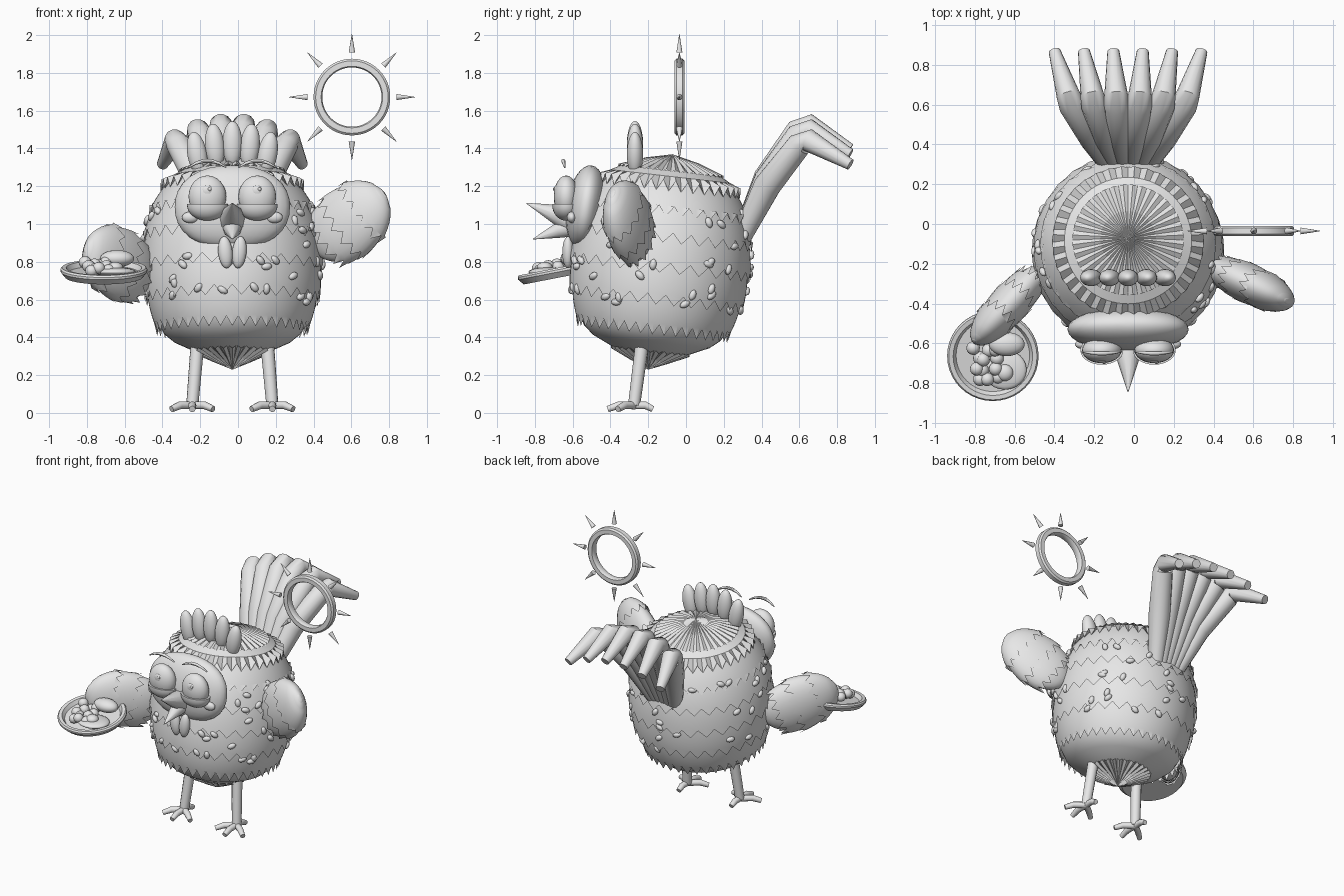
import bpy, bmesh, math, random
from mathutils import Vector, Matrix

random.seed(4)
if "Cube" in bpy.data.objects:
    bpy.data.objects.remove(bpy.data.objects["Cube"])

grey = bpy.data.materials.new("plain_grey")
grey.use_nodes = True
grey.diffuse_color = (0.8, 0.8, 0.8, 1)
grey.node_tree.nodes["Principled BSDF"].inputs["Base Color"].default_value = (0.8, 0.8, 0.8, 1)
CX = -0.03  # symmetry plane of the bird


def finish(name, bm, matrix=Matrix(), angle=35):
    bmesh.ops.remove_doubles(bm, verts=bm.verts, dist=0.0001)
    bm.transform(matrix)
    mesh = bpy.data.meshes.new(name)
    bm.to_mesh(mesh)
    bm.free()
    mesh.materials.append(grey)
    ob = bpy.data.objects.new(name, mesh)
    bpy.context.collection.objects.link(ob)
    bpy.ops.object.select_all(action='DESELECT')
    ob.select_set(True)
    bpy.context.view_layer.objects.active = ob
    bpy.ops.object.shade_smooth_by_angle(angle=math.radians(angle))


def lathe(name, rings, n, matrix=Matrix(), zig=None, angle=35):
    """Rings of (radius, height) from top to bottom; zig(row, j) shifts height."""
    bm = bmesh.new()
    rows = []
    for i, (r, h) in enumerate(rings):
        row = []
        for j in range(n):
            a = math.tau * j / n
            dh = zig(i, j) if zig else 0
            row.append(bm.verts.new((r * math.cos(a), r * math.sin(a), h + dh)))
        rows.append(row)
    for a, b in zip(rows, rows[1:]):
        for j in range(n):
            k = (j + 1) % n
            bm.faces.new((a[j], b[j], b[k], a[k]))
    finish(name, bm, matrix, angle)


def ball(name, loc, size, rot=Matrix(), power=1, seg=24):
    bm = bmesh.new()
    bmesh.ops.create_uvsphere(bm, u_segments=seg, v_segments=seg // 2, radius=1)
    if power != 1:
        for v in bm.verts:
            p = sum(abs(c) ** (2 * power) for c in (v.co.x, v.co.z)) ** (0.5 / power)
            q = math.hypot(v.co.x, v.co.z)
            if p > 0:
                v.co.x, v.co.z = v.co.x * q / p, v.co.z * q / p
    finish(name, bm, Matrix.Translation(loc) @ rot @ Matrix.Diagonal((*size, 1)), 60)


def tube(name, points, radii, seg=12):
    """Tapered tube through a few points, with closed ends."""
    bm = bmesh.new()
    pts = [Vector(p) for p in points]
    rows = []
    for i, p in enumerate(pts):
        d = (pts[min(i + 1, len(pts) - 1)] - pts[max(i - 1, 0)]).normalized()
        m = d.to_track_quat('Z', 'Y').to_matrix()
        rows.append([bm.verts.new(p + m @ Vector((radii[i] * math.cos(math.tau * j / seg),
                     radii[i] * math.sin(math.tau * j / seg), 0))) for j in range(seg)])
    for a, b in zip(rows, rows[1:]):
        for j in range(seg):
            k = (j + 1) % seg
            bm.faces.new((a[j], a[k], b[k], b[j]))
    bm.faces.new(rows[0][::-1])
    bm.faces.new(rows[-1])
    finish(name, bm, angle=45)


def feather_coat(name, radius, top, edges, teeth, depth, flare, matrix):
    """Overlapping skirts, each ending in a zigzag hem."""
    start = top
    for k, (edge, n) in enumerate(zip(edges, teeth)):
        rings = []
        for i in range(7):
            h = start + (edge - start) * i / 6
            rings.append((radius(h) + flare * (0.2 + 0.8 * i / 6), h))
        lathe(f"{name}_{k + 1}", rings, 2 * n, matrix,
              lambda i, j: depth * (j % 2 * 2 - 1) if i == 6 else 0)
        start = edge + depth * 1.5


# Body: plump core, feather layers, pleated crown and underside
body = Matrix.Translation((CX, -0.135, 0.8)) @ Matrix.Rotation(math.radians(-6.5), 4, 'X')


def body_radius(h):
    return 0.46 * math.sqrt(max(0, 1 - abs(h / 0.6) ** 2.15))


core = [(body_radius(h / 50), h / 50) for h in range(23, -20, -2)]
lathe("body_core", core + [(0.31, -0.425), (0.2, -0.475), (0, -0.56)], 48, body)
feather_coat("body_feathers", body_radius, 0.44, (0.27, 0.13, -0.03, -0.2, -0.36),
             (34, 30, 28, 30, 40), 0.027, 0.024, body)
lathe("crown_hem", [(0.265, 0.485), (0.32, 0.455), (0.38, 0.405)], 72, body,
      lambda i, j: 0.028 * (j % 2 * 2 - 1) if i == 2 else 0)
lathe("crown_pleats", [(0, 0.573), (0.14, 0.535), (0.28, 0.485)], 72, body,
      lambda i, j: 0.006 * (j % 2 * 2 - 1) if i else 0, 10)
lathe("belly_pleats", [(0.21, -0.475), (0.1, -0.525), (0, -0.575)], 56, body,
      lambda i, j: 0.008 * (j % 2 * 2 - 1) if i < 2 else 0, 10)

# Seeds scattered over the feathers, keeping clear of the face
for i in range(62):
    h = random.uniform(-0.24, 0.3)
    a = random.uniform(0, math.tau)
    if h > 0 and abs(a - 1.5 * math.pi) < 0.75:
        h -= 0.3
    r = body_radius(h) + 0.018
    out = Vector((math.cos(a), math.sin(a), h * 0.8))
    rot = out.to_track_quat('Z', 'Y').to_matrix().to_4x4() @ Matrix.Rotation(random.uniform(0, 3), 4, 'Z')
    ball(f"seed_{i + 1}", body @ Vector((r * math.cos(a), r * math.sin(a), h)),
         (0.03, 0.019, 0.017), rot, seg=12)

# Face
ball("face", (CX, -0.53, 1.09), (0.305, 0.105, 0.222), Matrix.Rotation(math.radians(-8), 4, 'X'), 1.13, 32)
for side, s in (("left", 1), ("right", -1)):
    x = CX + s * 0.132
    ball(f"{side}_eye", (x, -0.635, 1.145), (0.1, 0.065, 0.112))
    lid = [(math.cos(t * math.pi / 16), -math.sin(t * math.pi / 16)) for t in range(9)]
    lathe(f"{side}_lower_lid", [(0, 0.06), (1, 0.06)] + lid, 28,
          Matrix.Translation((x, -0.635, 1.1)) @ Matrix.Diagonal((0.108, 0.073, 0.082, 1)))
    ball(f"{side}_pupil", (x, -0.688, 1.175), (0.03, 0.012, 0.03))
    ball(f"{side}_pupil_glint", (x + 0.012, -0.698, 1.185), (0.01, 0.006, 0.01), seg=12)
    ball(f"{side}_cheek", (CX + s * 0.222, -0.605, 1.035), (0.045, 0.025, 0.03))
    brow = [(x + 0.1 * u, -0.65 + 0.008 * u * u, 1.335 - 0.035 * u * u) for u in (-1, -0.6, -0.2, 0.2, 0.6, 1)]
    tube(f"{side}_brow", brow, (0.004, 0.008, 0.011, 0.011, 0.008, 0.004), 8)
    ball(f"{side}_wattle", (CX + s * 0.037, -0.625, 0.85), (0.038, 0.03, 0.085),
         Matrix.Rotation(s * 0.1, 4, 'Y'))
tube("upper_beak", [(CX, -0.61, 1.02), (CX, -0.68, 1.05), (CX, -0.845, 1.11)], (0.07, 0.057, 0.002), 10)
tube("lower_beak", [(CX, -0.61, 0.985), (CX, -0.68, 0.965), (CX, -0.81, 0.92)], (0.055, 0.042, 0.002), 10)

# Comb: a fan of five lobes
for i in range(-2, 3):
    ball(f"comb_lobe_{i + 3}", (CX + 0.093 * i, -0.27, 1.425 - 0.014 * i * i),
         (0.052, 0.043, 0.12), Matrix.Rotation(0.09 * i, 4, 'Y'))

# Tail: six bent plumes spreading from one root
for i in range(6):
    u = (i - 2.5) / 2.5
    drop = 0.085 * u * u
    pts = [(CX + 0.08 * u, 0.28, 0.9), (CX + 0.17 * u, 0.43, 1.245 - drop / 2),
           (CX + 0.285 * u, 0.6, 1.505 - drop), (CX + 0.3 * u, 0.645, 1.53 - drop),
           (CX + 0.37 * u, 0.87, 1.4 - drop)]
    tube(f"tail_plume_{i + 1}", pts, (0.05, 0.073, 0.066, 0.06, 0.03), 14)


# Wings: flattened feathered pods with the cap at the outer tip
def wing(name, centre, direction, length, width, thin):
    d = Vector(direction).normalized()
    t = d.cross(Vector((0, 0, 1))).normalized()
    w = d.cross(t)
    m = Matrix((t, w, d)).transposed().to_4x4()
    m = Matrix.Translation(centre) @ m @ Matrix.Diagonal((thin / width, 1, 1, 1))

    def radius(h):
        return width * math.sqrt(max(0, 1 - abs(h / length) ** 2.1))

    lathe(f"{name}_core", [(radius(length * math.cos(k * math.pi / 16)),
          length * math.cos(k * math.pi / 16)) for k in range(17)], 32, m)
    feather_coat(f"{name}_feathers", radius, length * 0.995,
                 (length * 0.35, -length * 0.2, -length * 0.65), (13, 14, 13), 0.026, 0.026, m)


wing("right_wing", (-0.635, -0.41, 0.79), (-0.6, -0.65, 0.3), 0.265, 0.175, 0.09)
wing("left_wing", (0.59, -0.305, 1.01), (0.72, -0.33, 0.6), 0.255, 0.175, 0.09)

# Legs and feet
for side, s in (("left", 1), ("right", -1)):
    foot = Vector((CX + s * 0.212, -0.275, 0.04))
    tube(f"{side}_leg", [(CX + s * 0.18, -0.225, 0.42), foot], (0.037, 0.032))
    for k, deg in enumerate((-90, -38, -142, 90)):
        a = math.radians(deg)
        reach = 0.1 if deg == 90 else 0.14
        out = Vector((math.cos(a), math.sin(a), 0))
        tube(f"{side}_toe_{k + 1}", [foot, foot + out * reach * 0.6,
             foot + out * reach + Vector((0, 0, -0.02))], (0.022, 0.021, 0.017), 10)

# Plate of food
plate = Matrix.Translation((-0.71, -0.66, 0.735)) @ Matrix.Rotation(math.radians(11), 4, 'X')
lathe("plate", [(0, 0.008), (0.185, 0.008), (0.2, 0.034), (0.222, 0.036), (0.23, 0.026),
                (0.23, 0.014), (0.205, -0.016), (0, -0.016)], 40, plate, angle=25)
ball("fried_egg_white", plate @ Vector((0.06, -0.07, 0.025)), (0.11, 0.1, 0.025))
ball("fried_egg_yolk", plate @ Vector((0.06, -0.08, 0.05)), (0.042, 0.042, 0.03))
ball("bread_roll", plate @ Vector((0.07, 0.07, 0.07)), (0.09, 0.06, 0.045))
for i in range(12):
    spot = Vector((-0.08 + 0.045 * (i % 3) + random.uniform(-0.02, 0.02),
                   -0.11 + 0.05 * (i // 3) + random.uniform(-0.01, 0.01), 0.04 + 0.014 * (i % 2)))
    ball(f"berry_{i + 1}", plate @ spot, (0.034, 0.034, 0.032), seg=16)

# Sun ring with eight rays
centre = Vector((0.603, -0.035, 1.672))
sun = Matrix.Translation(centre) @ Matrix.Rotation(math.pi / 2, 4, 'X')
lathe("sun_ring", [(0.157, 0.016), (0.163, 0.026), (0.192, 0.026), (0.203, 0.016), (0.203, -0.016),
                   (0.192, -0.026), (0.163, -0.026), (0.157, -0.016), (0.157, 0.016)], 48, sun)
for i in range(8):
    a = i * math.pi / 4
    out = Vector((math.cos(a), 0, math.sin(a)))
    tube(f"sun_ray_{i + 1}", [centre + out * 0.235, centre + out * 0.333], (0.017, 0.001), 10)
